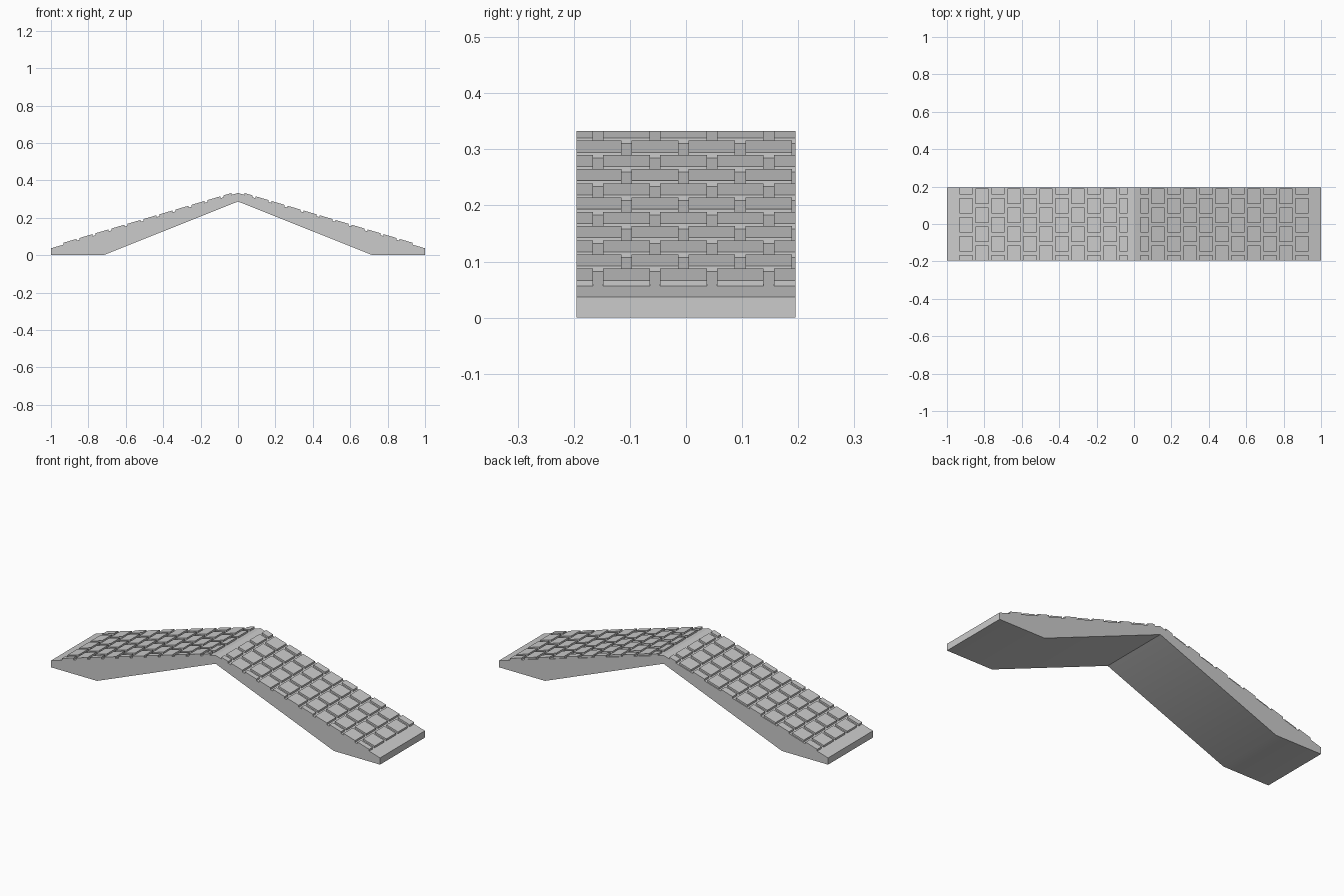
import bpy, bmesh, math

cube = bpy.data.objects.get("Cube")
if cube:
    bpy.data.objects.remove(cube, do_unlink=True)

HALF_Y = 0.195
EDGE_Z, PEAK_Z = 0.037, 0.333
THICK = 0.01

grey = bpy.data.materials.new("light grey")
grey.use_nodes = True
grey.diffuse_color = (0.6, 0.6, 0.6, 1)
grey.node_tree.nodes["Principled BSDF"].inputs["Base Color"].default_value = (0.6, 0.6, 0.6, 1)


def slope_z(x):
    return PEAK_Z - (PEAK_Z - EDGE_Z) * abs(x)


def add_prism(bm, profile, y0, y1):
    """Extrude an xz outline from y0 to y1."""
    face = bm.faces.new([bm.verts.new((x, y0, z)) for x, z in profile])
    moved = bmesh.ops.extrude_face_region(bm, geom=[face])["geom"]
    verts = [v for v in moved if isinstance(v, bmesh.types.BMVert)]
    bmesh.ops.translate(bm, verts=verts, vec=(0, y1 - y0, 0))


def finish(bm, name):
    bmesh.ops.recalc_face_normals(bm, faces=bm.faces)
    mesh = bpy.data.meshes.new(name)
    bm.to_mesh(mesh)
    bm.free()
    mesh.materials.append(grey)
    obj = bpy.data.objects.new(name, mesh)
    bpy.context.collection.objects.link(obj)
    return obj


# Bent ramp body with flat feet
bm = bmesh.new()
right = [(0.72, 0), (1, 0), (1, EDGE_Z)]
left = [(-x, z) for x, z in reversed(right)]
add_prism(bm, [(0, 0.287)] + right + [(0, PEAK_Z)] + left, -HALF_Y, HALF_Y)
body = finish(bm, "ramp_body")
bpy.context.view_layer.objects.active = body
body.select_set(True)
bpy.ops.object.shade_smooth_by_angle(angle=math.radians(30))

# Staggered raised tread blocks on both slopes
ROWS, ROW_STEP, ROW_LENGTH = 11, 0.0857, 0.07
TILE_STEP, GAP = 0.1015, 0.018
for side, name in ((1, "left_treads"), (-1, "right_treads")):
    bm = bmesh.new()
    for row in range(ROWS):
        outer = 0.934 - row * ROW_STEP
        inner = max(outer - ROW_LENGTH, 0.035)
        profile = [(side * x, slope_z(x) + h) for x, h in
                   ((outer, -0.002), (outer, THICK), (inner, THICK), (inner, -0.002))]
        first_gap = -0.157 - TILE_STEP * (1 if row % 2 == 0 else 0.5)
        for i in range(6):
            start = first_gap + i * TILE_STEP + GAP / 2
            y0 = max(start, -HALF_Y)
            y1 = min(start + TILE_STEP - GAP, HALF_Y)
            if y1 - y0 > 0.004:
                add_prism(bm, profile, y0, y1)
    finish(bm, name)
